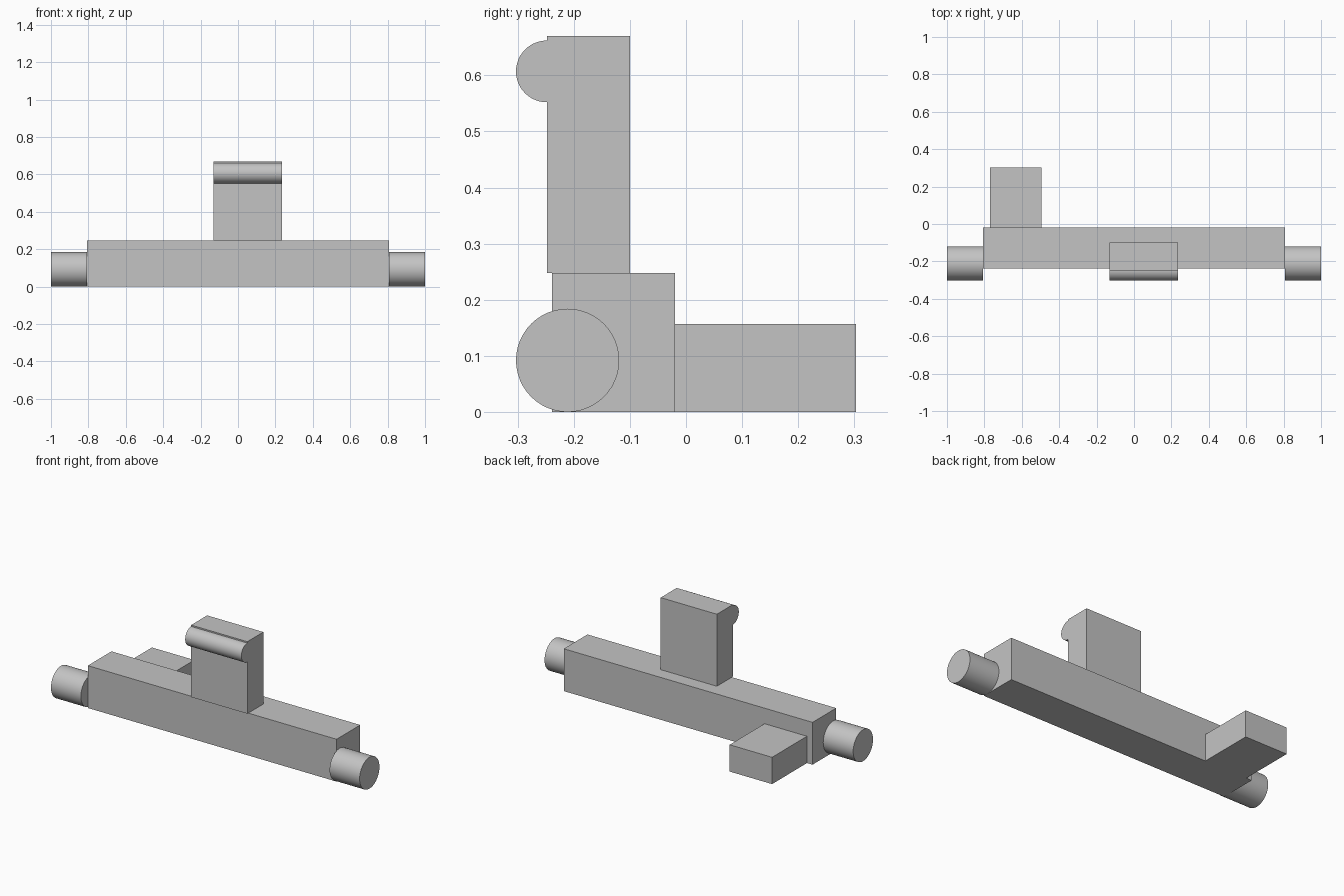
import bpy
import math

cube = bpy.data.objects.get("Cube")
if cube:
    bpy.data.objects.remove(cube, do_unlink=True)

# Single plain grey for every part
grey = bpy.data.materials.new("plain_grey")
grey.use_nodes = True
colour = (0.55, 0.55, 0.55, 1)
grey.diffuse_color = colour
grey.node_tree.nodes["Principled BSDF"].inputs["Base Color"].default_value = colour


def box(name, x, y, z):
    """Box spanning the given (low, high) ranges."""
    spans = (x, y, z)
    bpy.ops.mesh.primitive_cube_add(size=1, location=[(a + b) / 2 for a, b in spans])
    ob = bpy.context.object
    ob.name = name
    ob.scale = [b - a for a, b in spans]
    bpy.ops.object.transform_apply(location=False, rotation=False, scale=True)
    ob.data.materials.append(grey)
    return ob


def rod(name, x, y, z, radius):
    """Smooth cylinder lying along x."""
    bpy.ops.mesh.primitive_cylinder_add(
        vertices=48, radius=radius, depth=x[1] - x[0],
        location=((x[0] + x[1]) / 2, y, z), rotation=(0, math.pi / 2, 0))
    ob = bpy.context.object
    ob.name = name
    bpy.ops.object.transform_apply(location=False, rotation=True, scale=True)
    bpy.ops.object.shade_smooth_by_angle(angle=math.radians(30))
    ob.data.materials.append(grey)
    return ob


# Main bar with a foot behind its right end
box("main_bar", (-0.806, 0.806), (-0.239, -0.02), (0, 0.248))
box("rear_foot", (-0.77, -0.495), (-0.02, 0.303), (0, 0.157))

# Upright tab with a rounded catch along its front
tab_x = (-0.13, 0.234)
box("upright_tab", tab_x, (-0.248, -0.10), (0.248, 0.67))
rod("catch_bead", tab_x, -0.248, 0.607, 0.055)

# Pivot pins at both ends
rod("left_pin", (0.806, 1), -0.211, 0.092, 0.092)
rod("right_pin", (-1, -0.806), -0.211, 0.092, 0.092)
